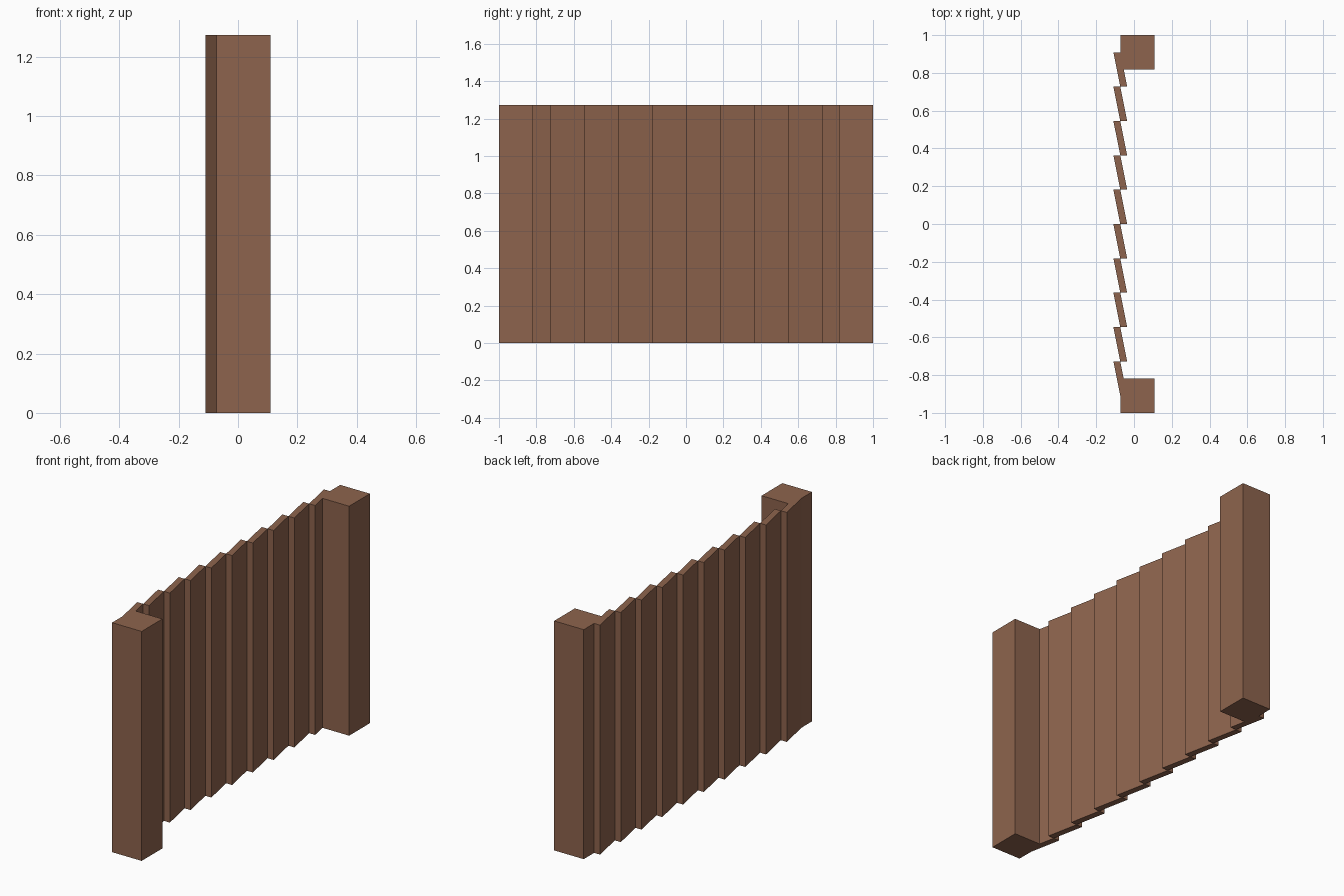
import bpy

cube = bpy.data.objects.get("Cube")
if cube:
    bpy.data.objects.remove(cube, do_unlink=True)

UNIT = 2 / 11            # post width and slat pitch
HEIGHT = 7 * UNIT
SHIFT = UNIT / 5         # slat thickness and sideways lean
LEFT = -0.6 * UNIT       # outer face of the slats

wood = bpy.data.materials.new("brown_wood")
wood.use_nodes = True
colour = (0.27, 0.127, 0.075, 1)
wood.diffuse_color = colour
bsdf = next(n for n in wood.node_tree.nodes if n.type == 'BSDF_PRINCIPLED')
bsdf.inputs["Base Color"].default_value = colour
bsdf.inputs["Roughness"].default_value = 0.9


def upright(name, outline):
    """Extrude a counter-clockwise plan outline to full height."""
    n = len(outline)
    verts = [(x, y, z) for z in (0, HEIGHT) for x, y in outline]
    faces = [tuple(reversed(range(n))), tuple(range(n, 2 * n))]
    faces += [(i, (i + 1) % n, (i + 1) % n + n, i + n) for i in range(n)]
    mesh = bpy.data.meshes.new(name)
    mesh.from_pydata(verts, [], faces)
    mesh.materials.append(wood)
    obj = bpy.data.objects.new(name, mesh)
    bpy.context.collection.objects.link(obj)


# Square end posts
for name, y in (("front_post", -1), ("back_post", 1 - UNIT)):
    x = LEFT + SHIFT
    upright(name, [(x, y), (x + UNIT, y), (x + UNIT, y + UNIT), (x, y + UNIT)])

# Slanted overlapping slats
for i in range(10):
    y = (i - 5) * UNIT
    upright(f"slat_{i + 1}", [(LEFT + SHIFT, y), (LEFT + 2 * SHIFT, y),
                              (LEFT + SHIFT, y + UNIT), (LEFT, y + UNIT)])
